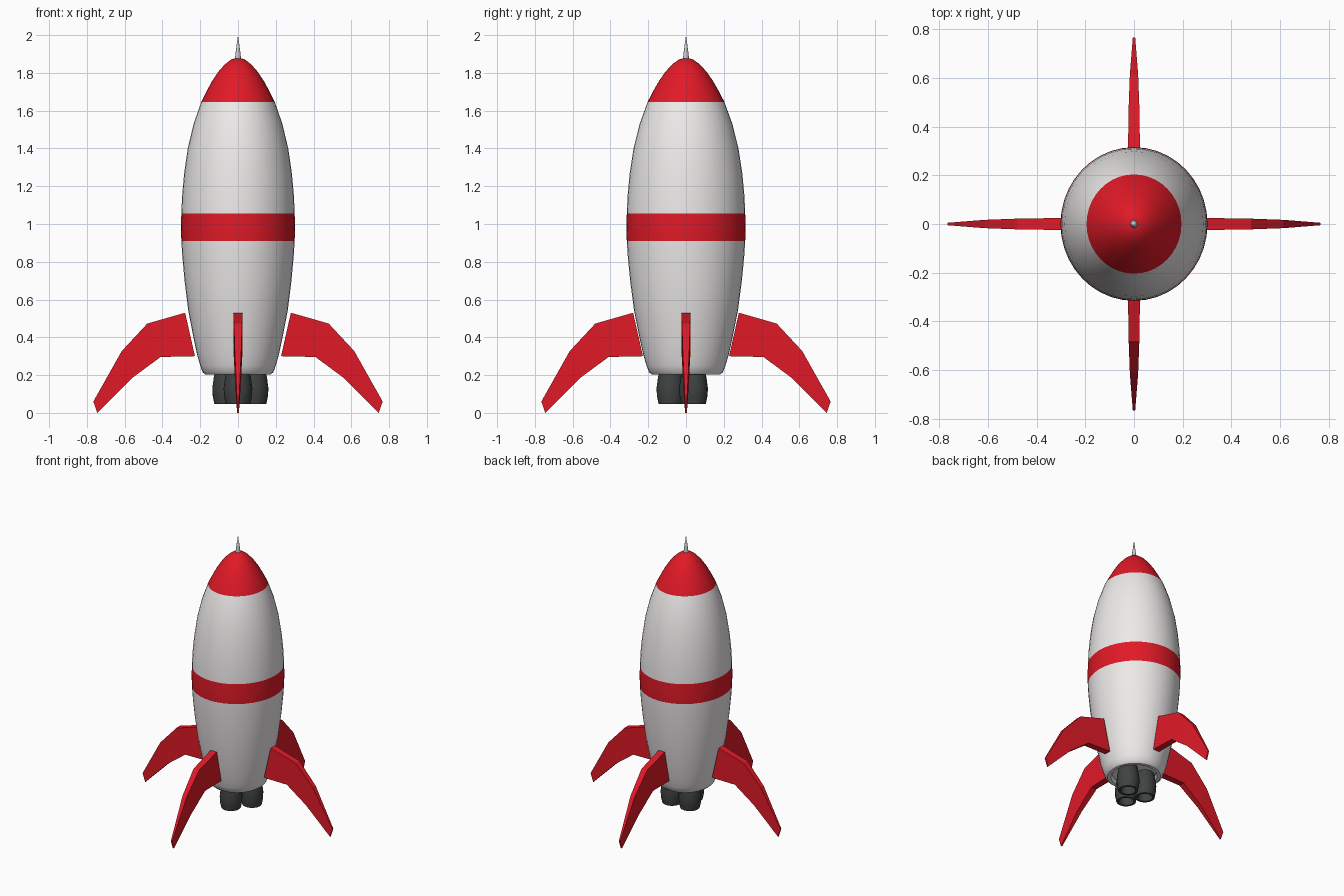
import bpy, bmesh, math

if "Cube" in bpy.data.objects:
    bpy.data.objects.remove(bpy.data.objects["Cube"])


def material(name, r, g, b):
    m = bpy.data.materials.new(name)
    m.diffuse_color = (r, g, b, 1)
    m.use_nodes = True
    m.node_tree.nodes["Principled BSDF"].inputs["Base Color"].default_value = m.diffuse_color
    return m


WHITE = material("white", 0.85, 0.82, 0.82)
RED = material("red", 0.75, 0.01, 0.02)
DARK = material("dark_grey", 0.05, 0.055, 0.055)


def finish(name, bm, mats, smooth=None):
    bmesh.ops.remove_doubles(bm, verts=bm.verts, dist=1e-5)
    bmesh.ops.recalc_face_normals(bm, faces=bm.faces)
    me = bpy.data.meshes.new(name)
    bm.to_mesh(me)
    bm.free()
    ob = bpy.data.objects.new(name, me)
    bpy.context.collection.objects.link(ob)
    for m in mats:
        me.materials.append(m)
    if smooth:
        bpy.ops.object.select_all(action='DESELECT')
        bpy.context.view_layer.objects.active = ob
        ob.select_set(True)
        bpy.ops.object.shade_smooth_by_angle(angle=math.radians(smooth))
    return ob


def lathe(name, profile, mats, sides=32, sy=1.0, pick=None, smooth=40):
    """Turn (radius, z) points about z; pick(z) chooses the material slot."""
    bm = bmesh.new()
    rings = []
    for r, z in profile:
        if r == 0:
            rings.append([bm.verts.new((0, 0, z))] * sides)
        else:
            rings.append([bm.verts.new((r * math.cos(math.tau * i / sides),
                                        r * sy * math.sin(math.tau * i / sides), z))
                          for i in range(sides)])
    for k in range(len(rings) - 1):
        a, b = rings[k], rings[k + 1]
        for i in range(sides):
            j = (i + 1) % sides
            f = bm.faces.new(list(dict.fromkeys((a[i], a[j], b[j], b[i]))))
            if pick:
                f.material_index = pick((profile[k][1] + profile[k + 1][1]) / 2)
    return finish(name, bm, mats, smooth)


# Hull with red belt and nose, slightly deeper than wide
hull = [(0, 0.225), (0.14, 0.225), (0.15, 0.203), (0.172, 0.202), (0.187, 0.215),
        (0.2, 0.25), (0.217, 0.31), (0.236, 0.4), (0.263, 0.54), (0.283, 0.7),
        (0.295, 0.83), (0.3, 0.91), (0.302, 0.98), (0.3, 1.055), (0.296, 1.15),
        (0.285, 1.27), (0.266, 1.4), (0.235, 1.53), (0.195, 1.645), (0.168, 1.7),
        (0.138, 1.755), (0.105, 1.805), (0.07, 1.845), (0.035, 1.872), (0, 1.88)]
lathe("body", hull, [WHITE, RED], 40, 1.045,
      lambda z: 1 if z > 1.645 or 0.91 < z < 1.055 else 0)

# Antenna spike
lathe("antenna", [(0, 1.86), (0.018, 1.86), (0.011, 1.92), (0, 2.0)], [], 12)

# Three hollow barrel nozzles
nozzle = [(0, 0.24), (0.058, 0.24), (0.068, 0.19), (0.076, 0.13), (0.074, 0.09),
          (0.065, 0.047), (0.05, 0.047), (0.046, 0.12), (0, 0.12)]
for n, (x, y) in enumerate([(0, -0.08), (-0.06, 0.04), (0.085, 0.04)]):
    ob = lathe(f"nozzle_{n + 1}", nozzle, [DARK], 16)
    ob.location = (x, y, 0)

# Swept fins: (upper x, z, lower x, z, half thickness) at each station
stations = [(0.28, 0.53, 0.228, 0.3, 0.025), (0.48, 0.473, 0.41, 0.296, 0.022),
            (0.615, 0.328, 0.56, 0.185, 0.017), (0.766, 0.06, 0.745, 0.0, 0.005)]
for n, name in enumerate(["right_fin", "back_fin", "left_fin", "front_fin"]):
    bm = bmesh.new()
    loops = [[bm.verts.new(c) for c in ((ux, -t, uz), (ux, t, uz), (lx, t, lz), (lx, -t, lz))]
             for ux, uz, lx, lz, t in stations]
    for a, b in zip(loops, loops[1:]):
        for i in range(4):
            bm.faces.new((a[i], a[(i + 1) % 4], b[(i + 1) % 4], b[i]))
    bm.faces.new(loops[0])
    bm.faces.new(loops[-1])
    fin = finish(name, bm, [RED])
    fin.rotation_euler.z = n * math.pi / 2
